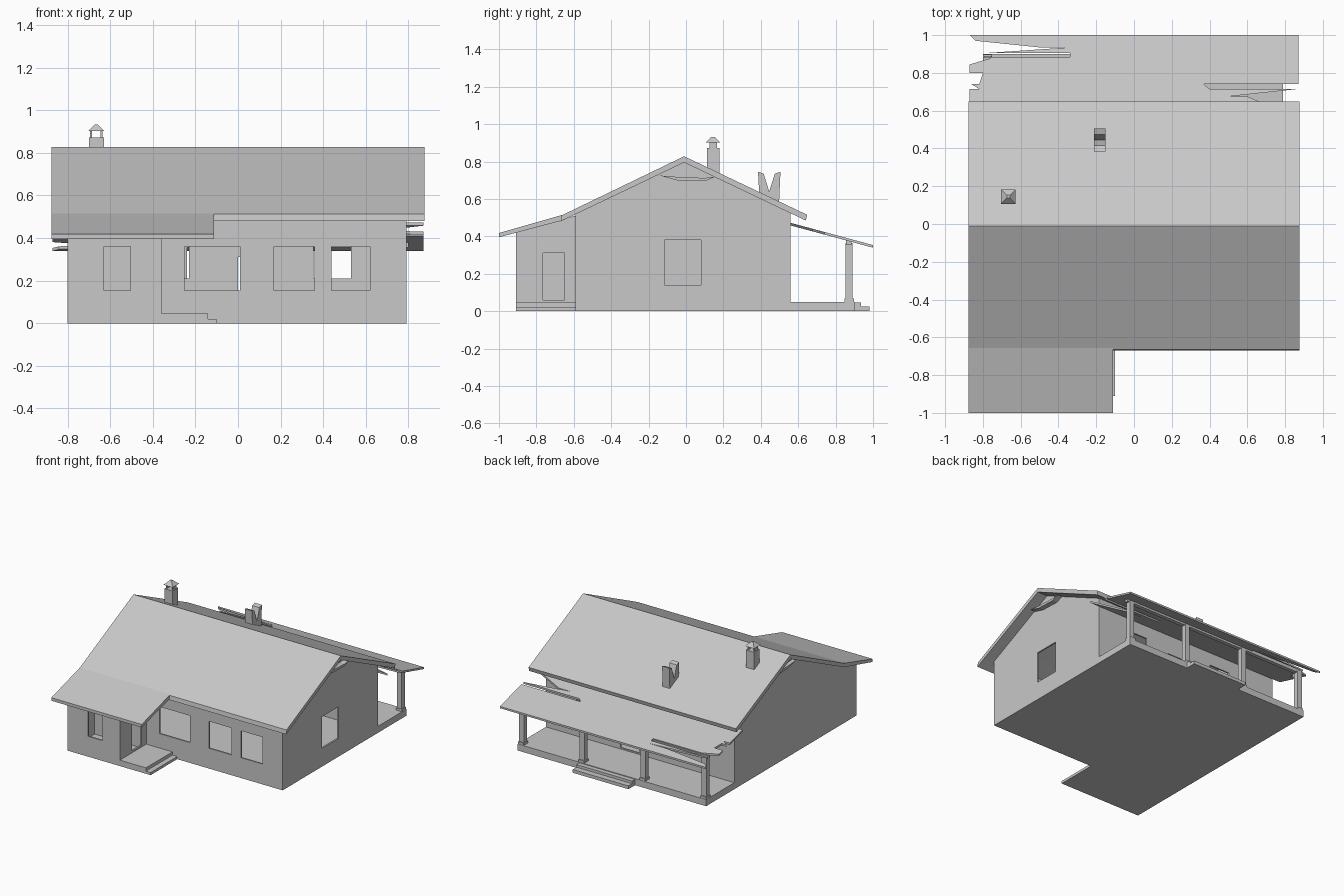
import bpy, bmesh
from mathutils import Vector

if "Cube" in bpy.data.objects:
    bpy.data.objects.remove(bpy.data.objects["Cube"], do_unlink=True)

GREY = (0.58, 0.58, 0.58, 1)
mat = bpy.data.materials.new("plain grey")
mat.use_nodes = True
mat.diffuse_color = GREY
mat.node_tree.nodes["Principled BSDF"].inputs["Base Color"].default_value = GREY


def extrude(name, points, offset):
    """Solid made from a closed outline pushed along an offset."""
    bm = bmesh.new()
    face = bm.faces.new([bm.verts.new(p) for p in points])
    ext = bmesh.ops.extrude_face_region(bm, geom=[face], use_keep_orig=True)
    moved = [v for v in ext["geom"] if isinstance(v, bmesh.types.BMVert)]
    bmesh.ops.translate(bm, verts=moved, vec=Vector(offset))
    bmesh.ops.recalc_face_normals(bm, faces=bm.faces)
    mesh = bpy.data.meshes.new(name)
    bm.to_mesh(mesh)
    bm.free()
    mesh.materials.append(mat)
    obj = bpy.data.objects.new(name, mesh)
    bpy.context.collection.objects.link(obj)
    return obj


def prism(name, profile, x0, x1):
    return extrude(name, [(x0, y, z) for y, z in profile], (x1 - x0, 0, 0))


def box(name, x0, x1, y0, y1, z0, z1):
    return prism(name, [(y0, z0), (y1, z0), (y1, z1), (y0, z1)], x0, x1)


def cut(obj, cutters):
    """Subtract each cutter and remove it."""
    bpy.context.view_layer.objects.active = obj
    for c in cutters:
        mod = obj.modifiers.new("cut", 'BOOLEAN')
        mod.operation = 'DIFFERENCE'
        mod.solver = 'EXACT'
        mod.object = c
        bpy.ops.object.modifier_apply(modifier=mod.name)
        bpy.data.objects.remove(c, do_unlink=True)


def hollow(obj, profile, x0, x1, wall=0.012):
    """Empty out a room, leaving thin walls."""
    ys, zs = [p[0] for p in profile], [p[1] for p in profile]
    cy, cz = (min(ys) + max(ys)) / 2, (min(zs) + max(zs)) / 2
    ky = 1 - 2 * wall / (max(ys) - min(ys))
    kz = 1 - 2 * wall / (max(zs) - min(zs))
    inner = [(cy + (y - cy) * ky, cz + (z - cz) * kz) for y, z in profile]
    cut(obj, [prism("room", inner, x0 + wall, x1 - wall)])


# Main house walls with openings
FRONT, BACK = -0.59, 0.56
profile = [(FRONT, 0), (BACK, 0), (BACK, 0.53), (-0.01, 0.80), (FRONT, 0.53)]
walls = prism("main_walls", profile, -0.8, 0.79)
hollow(walls, profile, -0.8, 0.79)
front_windows = [(-0.25, 0.01), (0.17, 0.36), (0.44, 0.62)]
back_openings = [(-0.40, -0.23, 0.21, 0.36), (0.0, 0.16, 0.06, 0.31),
                 (0.355, 0.53, 0.21, 0.36)]
cut(walls, [box("hole", a, b, FRONT - 0.05, FRONT + 0.05, 0.155, 0.36)
            for a, b in front_windows])
cut(walls, [box("hole", a, b, BACK - 0.05, BACK + 0.05, c, d)
            for a, b, c, d in back_openings])
cut(walls, [box("hole", 0.74, 0.84, -0.115, 0.08, 0.14, 0.38)])

# Front room beside the entrance
profile = [(-0.91, 0), (FRONT, 0), (FRONT, 0.51), (-0.67, 0.49), (-0.91, 0.425)]
room = prism("front_room_walls", profile, -0.8, -0.36)
hollow(room, profile, -0.8, -0.36)
cut(room, [box("hole", -0.63, -0.505, -0.95, -0.85, 0.155, 0.36),
           box("hole", -0.4, -0.3, -0.765, -0.65, 0.06, 0.31)])

# Slabs and steps
box("entrance_slab", -0.36, -0.14, -0.91, FRONT, 0, 0.045)
box("entrance_step", -0.14, -0.10, -0.91, FRONT, 0, 0.02)
box("porch_slab", -0.8, 0.79, BACK, 0.90, 0, 0.05)
box("porch_step_upper", -0.20, 0.27, 0.90, 0.935, 0, 0.045)
box("porch_step_lower", -0.20, 0.27, 0.935, 0.98, 0, 0.025)

# Gabled roof and the lower front roof
prism("main_roof", [(-0.665, 0.512), (-0.01, 0.828), (0.648, 0.515), (0.64, 0.485),
                    (-0.01, 0.795), (-0.67, 0.480)], -0.875, 0.875)
prism("front_roof", [(-0.65, 0.518), (-1.0, 0.418), (-1.0, 0.395), (-0.65, 0.488)],
      -0.875, -0.112)

# Collar ties under the gable overhang
for i, x in enumerate((-0.83, 0.79)):
    prism("gable_tie_%d" % i, [(-0.14, 0.725), (-0.05, 0.70), (0.10, 0.695),
                               (0.16, 0.72), (0.10, 0.712), (-0.05, 0.718)], x, x + 0.04)

# Weathered porch roof boards: (y0, y1, left x low/high, right x low/high)
boards = [
    (0.560, 0.675, -0.87, -0.87, 0.87, 0.60),
    (0.675, 0.715, -0.87, -0.87, 0.50, 0.87),
    (0.715, 0.740, -0.82, -0.86, 0.40, 0.37),
    (0.740, 0.800, -0.82, -0.80, 0.87, 0.87),
    (0.800, 0.845, -0.87, -0.87, 0.87, 0.87),
    (0.845, 0.880, -0.87, -0.75, 0.87, 0.87),
    (0.880, 0.905, -0.34, -0.34, 0.87, 0.87),
    (0.905, 0.935, -0.79, -0.34, 0.87, 0.87),
    (0.935, 0.970, -0.50, -0.84, 0.87, 0.87),
    (0.970, 1.000, -0.84, -0.87, 0.87, 0.87),
]
for i, (y0, y1, l0, l1, r0, r1) in enumerate(boards):
    outline = [(l0, y0), (r0, y0), (r1, y1), (l1, y1)]
    extrude("porch_board_%d" % i,
            [(x, y, 0.472 - (y - BACK) * 0.27) for x, y in outline], (0, 0, -0.014))
box("porch_beam", -0.80, 0.80, 0.855, 0.885, 0.355, 0.378)

# Porch posts with small feet
for i, x in enumerate((-0.775, -0.26, 0.255, 0.765)):
    box("porch_post_%d" % i, x - 0.02, x + 0.02, 0.852, 0.89, 0.05, 0.365)
    box("post_foot_%d" % i, x - 0.024, x + 0.024, 0.848, 0.898, 0.05, 0.068)

# Chimney with a raised pyramid cap
box("ridge_chimney", -0.70, -0.63, 0.112, 0.178, 0.72, 0.872)
for i, x in enumerate((-0.695, -0.645)):
    box("cap_leg_%d" % i, x, x + 0.01, 0.125, 0.165, 0.87, 0.905)
bpy.ops.mesh.primitive_cone_add(vertices=4, radius1=0.055, radius2=0.012, depth=0.03,
                                location=(-0.665, 0.145, 0.917), rotation=(0, 0, 0.785))
cap = bpy.context.object
cap.name = "chimney_cap"
cap.data.materials.append(mat)

# Broken chimney with a notched top
prism("broken_chimney", [(0.395, 0.57), (0.495, 0.52), (0.505, 0.745), (0.475, 0.735),
                         (0.445, 0.64), (0.415, 0.735), (0.385, 0.745)], -0.212, -0.152)
